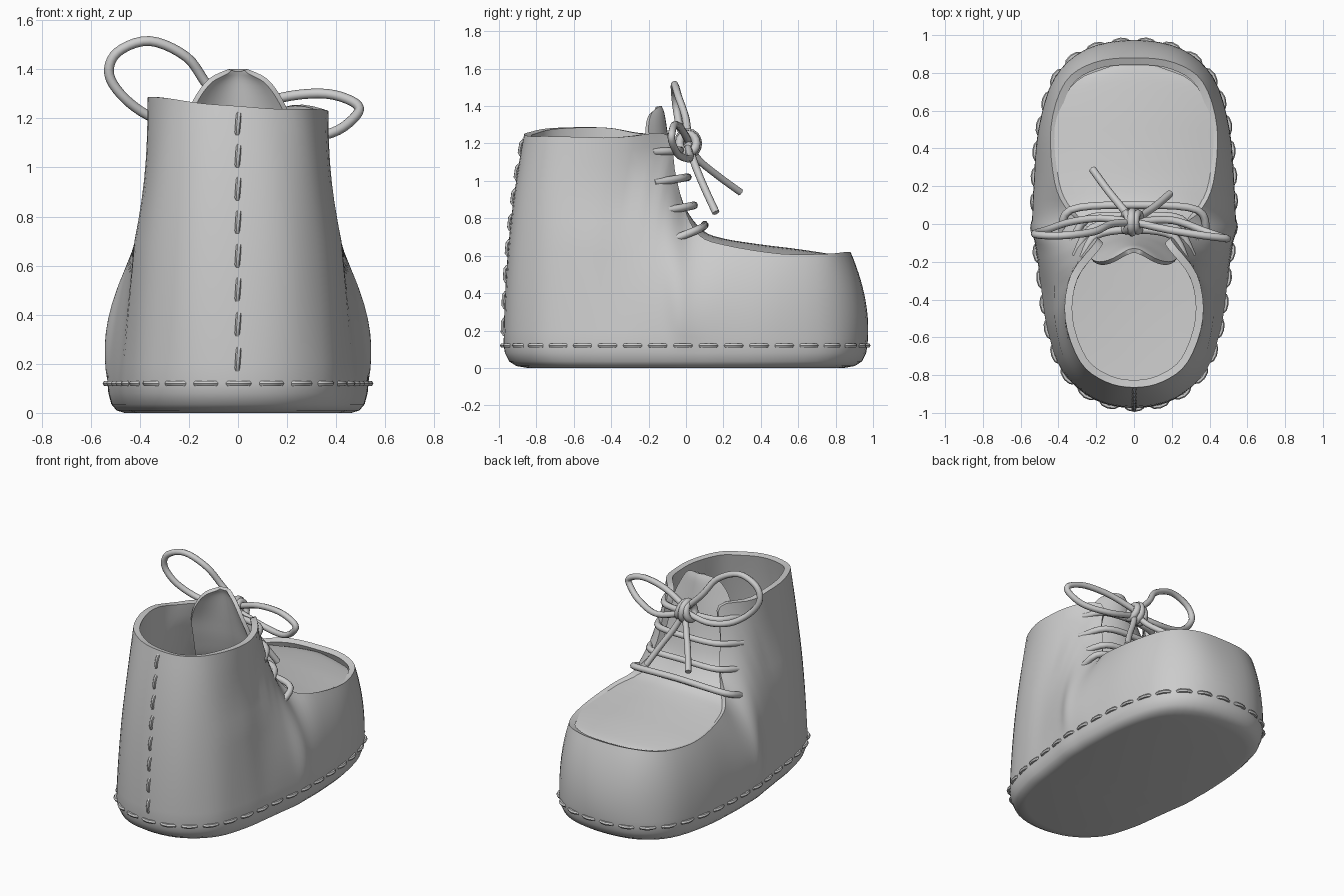
import bpy, math
from mathutils import Vector

if "Cube" in bpy.data.objects:
    bpy.data.objects.remove(bpy.data.objects["Cube"])


def catmull(p0, p1, p2, p3, t):
    return [0.5 * (2*b + (c-a)*t + (2*a-5*b+4*c-d)*t*t + (3*b-a-3*c+d)*t**3)
            for a, b, c, d in zip(p0, p1, p2, p3)]


def spline(pts, n, closed=False):
    m, out = len(pts), []
    for i in range(m if closed else m - 1):
        q = [pts[(i+k) % m] if closed else pts[min(max(i+k, 0), m-1)] for k in (-1, 0, 1, 2)]
        out += [catmull(*q, k / n) for k in range(n)]
    return out if closed else out + [list(pts[-1])]


def finish(ob):
    bpy.ops.object.select_all(action='DESELECT')
    ob.select_set(True)
    bpy.context.view_layer.objects.active = ob
    bpy.ops.object.convert(target='MESH')
    bpy.ops.object.shade_smooth_by_angle(angle=math.radians(50))


def make_mesh(name, verts, faces, thickness):
    me = bpy.data.meshes.new(name)
    me.from_pydata(verts, [], faces)
    ob = bpy.data.objects.new(name, me)
    bpy.context.collection.objects.link(ob)
    mod = ob.modifiers.new("thickness", 'SOLIDIFY')
    mod.thickness, mod.offset = thickness, -1
    finish(ob)


def tubes(name, paths, radius, closed=False, sides=2):
    cu = bpy.data.curves.new(name, 'CURVE')
    cu.dimensions, cu.bevel_depth, cu.bevel_resolution = '3D', radius, sides
    cu.use_fill_caps = True
    for path in paths:
        sp = cu.splines.new('POLY')
        sp.points.add(len(path) - 1)
        for p, co in zip(sp.points, path):
            p.co = (*co, 1)
        sp.use_cyclic_u = closed
    ob = bpy.data.objects.new(name, cu)
    bpy.context.collection.objects.link(ob)
    finish(ob)


# Half-shell columns, toe to heel: welt x,y | middle x,y,z | top edge x,y,z
HALF = [
    (0, .97, 0, .96, .36, 0, .88, .62),
    (.25, .925, .245, .915, .38, .21, .855, .62),
    (.42, .775, .415, .76, .38, .365, .75, .61),
    (.505, .50, .495, .50, .38, .44, .51, .61),
    (.53, .20, .51, .22, .40, .42, .22, .655),
    (.53, .05, .51, .05, .42, .35, .07, .71),
    (.53, -.03, .495, -.04, .50, .25, -.01, .86),
    (.525, -.10, .445, -.13, .62, .22, -.06, 1.06),
    (.51, -.20, .42, -.20, .70, .20, -.09, 1.24),
    (.49, -.35, .42, -.36, .70, .335, -.27, 1.25),
    (.46, -.55, .415, -.54, .70, .365, -.50, 1.26),
    (.38, -.78, .35, -.755, .70, .285, -.73, 1.26),
    (.21, -.93, .20, -.905, .70, .15, -.835, 1.25),
    (0, -.975, 0, -.945, .70, 0, -.865, 1.25)]
flip = [(-c[0], c[1], -c[2], c[3], c[4], -c[5], c[6], c[7]) for c in HALF]
cols = spline(HALF + flip[-2:0:-1], 4, True)


def column(c, t):
    b, m, e = Vector((c[0], c[1], .12)), Vector(c[2:5]), Vector(c[5:8])
    p = b*(2*t-1)*(t-1) + m*4*t*(1-t) + e*t*(2*t-1)
    if e.y < -.2:                                   # narrow ankle, uneven collar
        side = min(1, max(0, (e.y + .8) / .3))
        p.x *= 1 - .04 * side * max(0, math.sin(math.pi * (2*t - 1)))
        p.z -= .075 * e.x * t**4 * min(1, (-.2 - e.y) / .2)
    return p


# Upper and rounded sole in one shell
rows = [[(c[0]*s, c[1]*s, z) for c in cols]
        for s, z in ((.87, 0), (.93, .01), (.97, .035), (.993, .08))]
rows += [[tuple(column(c, j / 14)) for c in cols] for j in range(15)]
n = len(cols)
verts = [v for r in rows for v in r]
faces = [(j*n+i, (j+1)*n+i, (j+1)*n+(i+1) % n, j*n+(i+1) % n)
         for j in range(len(rows)-1) for i in range(n)]
faces.append(tuple(range(n)))
make_mesh("boot_shell", verts, faces, .04)

# Toe panel rising into the tongue: y, z, half width, edge setback y, edge drop z
PANEL = [(.86, .58, .14, .03, .01), (.79, .605, .30, .03, .02), (.6, .635, .41, 0, .04),
         (.4, .66, .42, 0, .045), (.2, .692, .395, 0, .045), (.09, .735, .33, .04, .04),
         (.0, .85, .26, .08, .02), (-.05, 1.0, .24, .09, 0), (-.08, 1.15, .23, .10, 0),
         (-.10, 1.27, .185, .10, 0), (-.115, 1.36, .12, .07, 0), (-.13, 1.40, .04, .01, 0)]
prof, w = spline(PANEL, 4), 13
verts = [(s*hw, y - back*s*s, z - drop*s*s) for y, z, hw, back, drop in prof
         for s in (i/6 - 1 for i in range(w))]
faces = [(a, a+w, a+w+1, a+1) for j in range(len(prof)-1) for a in range(j*w, j*w + w-1)]
make_mesh("toe_panel_and_tongue", verts, faces, .025)

# Running stitch round the welt
ring = [Vector((c[0], c[1], .12)) for c in cols]
acc = [0]
for i in range(n):
    acc.append(acc[-1] + (ring[(i+1) % n] - ring[i]).length)


def along(d):
    d %= acc[-1]
    i = max(k for k in range(n) if acc[k] <= d)
    return ring[i].lerp(ring[(i+1) % n], (d-acc[i]) / (acc[i+1]-acc[i]))


step = acc[-1] / 37
stitches = []
for k in range(37):
    path = []
    for f, o in ((0, -.008), (.015, .003), (.045, .008), (.075, .003), (.09, -.008)):
        p = along((k+.15)*step + f)
        path.append(p + o * Vector((p.x, p.y*.55, 0)).normalized())
    stitches.append(path)
tubes("welt_stitches", stitches, .012, sides=1)

# Heel seam stitches
seam = []
for k in range(8):
    z0 = .215 + .137*k
    seam.append([column(cols[n//2], (z0+dz-.12)/1.13) + Vector((dx, -o, 0))
                 for dz, dx, o in ((-.043, -.003, -.006), (-.025, -.002, .007),
                                   (.025, .002, .007), (.043, .003, -.006))])
tubes("heel_stitches", seam, .011, sides=1)

# Cross laces: eyelet, wrap point, centre
bars = []
for eye, wrap, mid in (((.38, -.06, .69), (.335, .075, .745), (0, .10, .765)),
                       ((.34, -.14, .835), (.25, .025, .865), (0, .04, .87)),
                       ((.31, -.17, .99), (.22, -.02, 1.015), (0, .01, 1.02)),
                       ((.27, -.18, 1.155), (.20, -.06, 1.16), (0, -.03, 1.165))):
    half = [eye, wrap, mid]
    bars.append(spline(half + [(-p[0], p[1], p[2]) for p in half[1::-1]], 5))
tubes("cross_laces", bars, .021)

# Bow loops and loose ends
loops = [[(0, .01, 1.21), (-.12, 0, 1.33), (-.21, -.04, 1.45), (-.36, -.06, 1.515), (-.49, -.06, 1.47),
          (-.525, -.05, 1.38), (-.46, -.03, 1.28), (-.34, .01, 1.2), (-.18, .03, 1.17), (0, .01, 1.19)],
         [(0, .01, 1.22), (.18, -.03, 1.285), (.36, -.06, 1.30), (.48, -.075, 1.26),
          (.48, -.075, 1.21), (.38, -.04, 1.14), (.2, .02, 1.12), (0, .01, 1.18)]]
ends = [[(0, .01, 1.2), (-.05, .07, 1.11), (-.14, .18, 1.02), (-.22, .29, .94)],
        [(0, .01, 1.2), (.05, .05, 1.08), (.12, .10, .96), (.19, .16, .83)]]
tubes("bow_loops", [spline(p, 5) for p in loops], .02)
tubes("lace_ends", [spline(p, 5) for p in ends], .02)

# Knot: three wraps round the lace
wraps = []
for x, tilt, r in ((-.03, .25, .05), (0, -.1, .06), (.03, -.3, .05)):
    angles = [math.tau * k / 16 for k in range(16)]
    wraps.append([(x - .01 + tilt*r*math.sin(a), .01 + r*.9*math.cos(a), 1.2 + r*math.sin(a))
                  for a in angles])
tubes("bow_knot", wraps, .023, closed=True)
